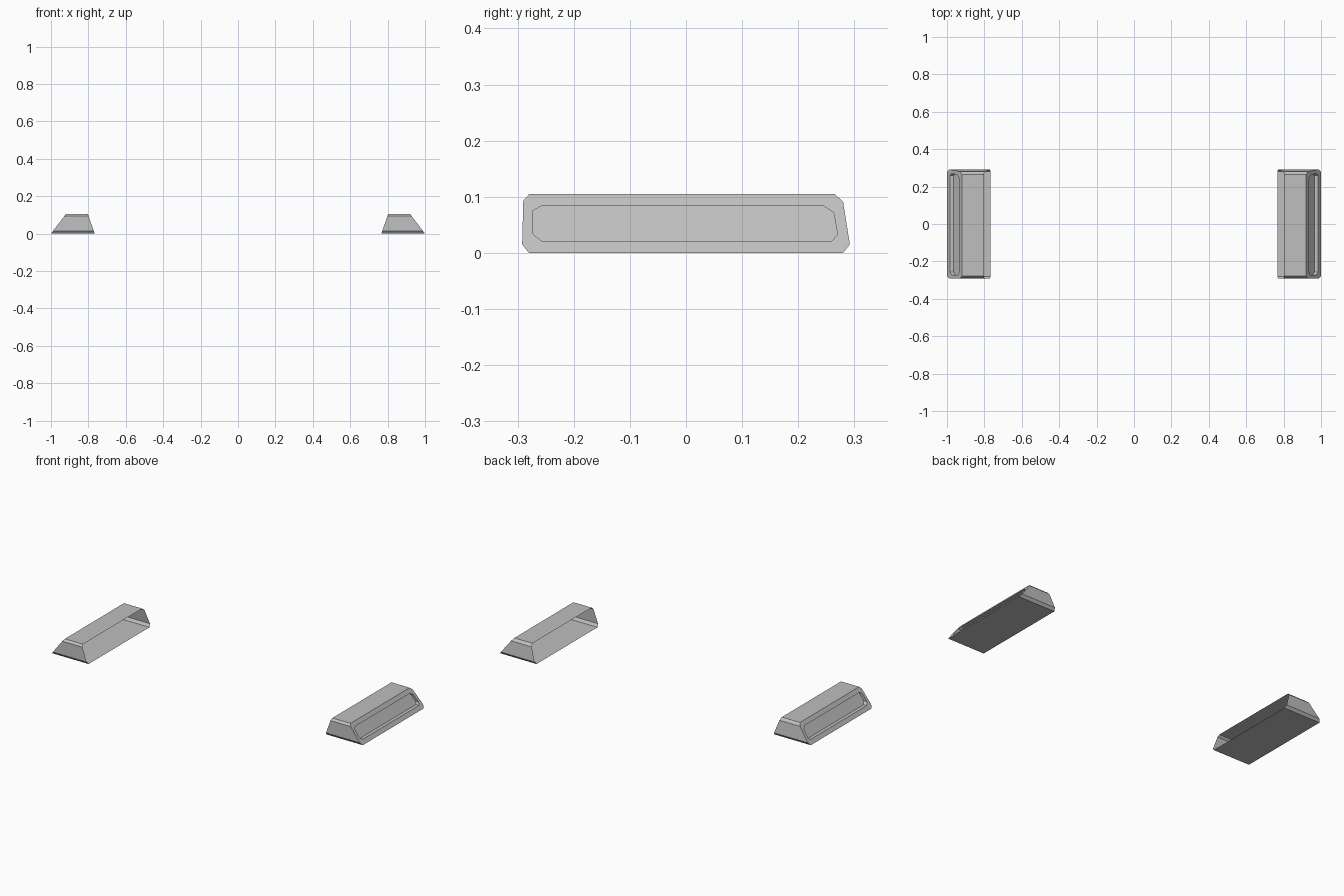
import bpy
import bmesh

cube = bpy.data.objects.get("Cube")
if cube:
    bpy.data.objects.remove(cube, do_unlink=True)

# One plain grey for everything
grey = bpy.data.materials.new("plain grey")
grey.use_nodes = True
colour = (0.52, 0.52, 0.52, 1.0)
grey.diffuse_color = colour
grey.node_tree.nodes["Principled BSDF"].inputs["Base Color"].default_value = colour

HEIGHT = 0.105
DEPTH = 0.02

# Chamfered outlines as (y, z), counter-clockwise seen from the outer side
body = [(-0.28, 0), (0.28, 0), (0.292, 0.015), (0.28, 0.091),
        (0.265, HEIGHT), (-0.279, HEIGHT), (-0.29, 0.093), (-0.292, 0.015)]
recess = [(-0.257, 0.021), (0.26, 0.021), (0.27, 0.033), (0.263, 0.072),
          (0.245, 0.084), (-0.257, 0.084), (-0.273, 0.075), (-0.273, 0.034)]


def inner_x(z):
    return 0.766 + 0.037 * z / HEIGHT


def outer_x(z):
    return 1.0 - 0.08 * z / HEIGHT


def make_housing(name, side):
    bm = bmesh.new()

    def ring(outline, x_at):
        return [bm.verts.new((side * x_at(z), y, z)) for y, z in outline]

    def face(verts):
        bm.faces.new(verts if side > 0 else verts[::-1])

    # Open inner edge, outer edge, recess edge and recess floor
    rings = [ring(body, inner_x), ring(body, outer_x), ring(recess, outer_x),
             ring(recess, lambda z: outer_x(z) - DEPTH)]
    for a, b in zip(rings, rings[1:]):
        for i in range(len(a)):
            j = (i + 1) % len(a)
            face([a[i], a[j], b[j], b[i]])
    face(rings[-1])

    mesh = bpy.data.meshes.new(name)
    bm.to_mesh(mesh)
    bm.free()
    mesh.materials.append(grey)
    obj = bpy.data.objects.new(name, mesh)
    bpy.context.collection.objects.link(obj)


# Mirrored pair of hollow housings, open towards the middle
make_housing("left_housing", 1)
make_housing("right_housing", -1)
